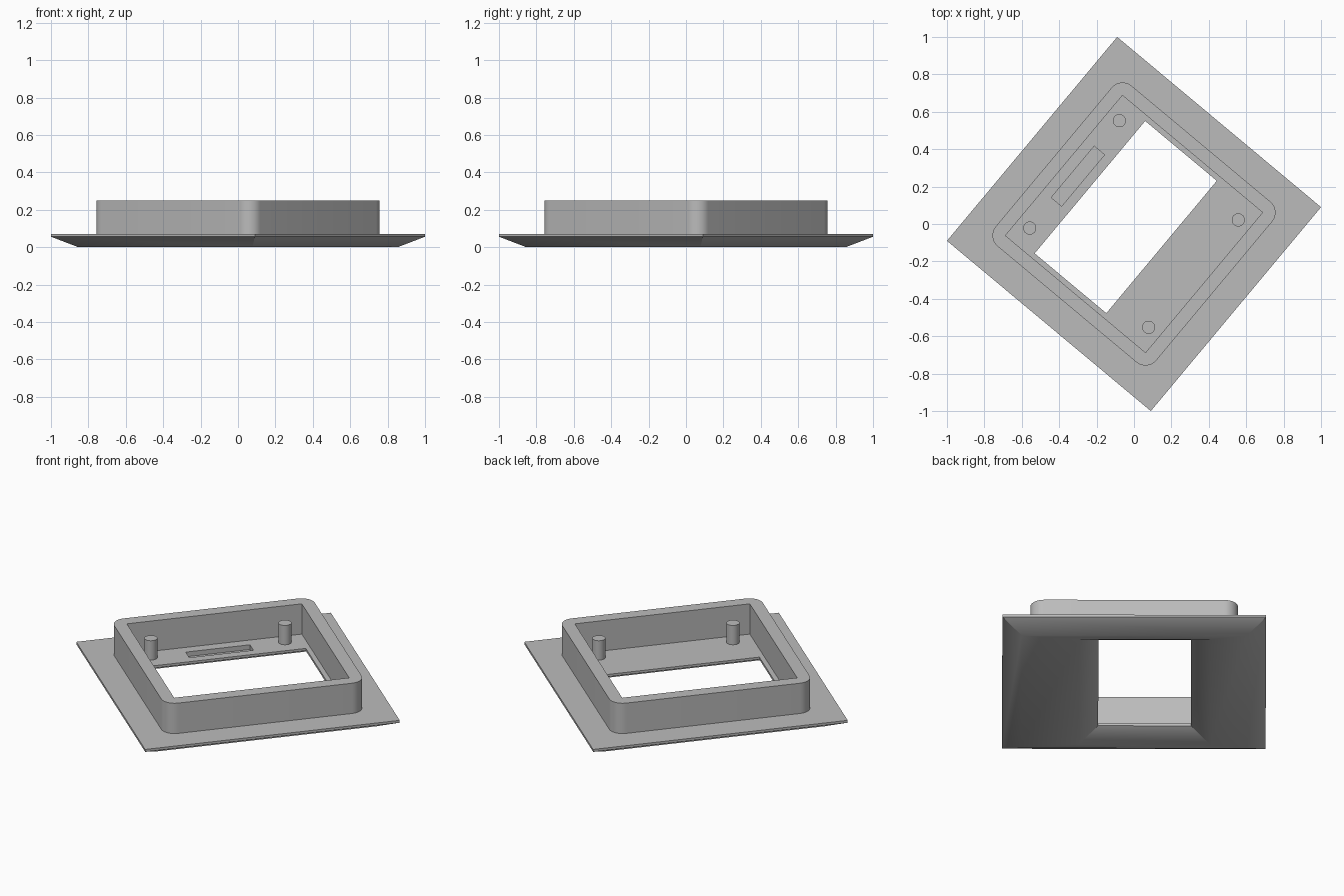
import bpy, bmesh, math
from mathutils import Matrix

if "Cube" in bpy.data.objects:
    bpy.data.objects.remove(bpy.data.objects["Cube"])

TURN = Matrix.Rotation(math.radians(-39.86), 4, 'Z')   # whole model is turned on the ground
TOP, RIM = 0.07, 0.056                                 # plate top and underside of its thin lips

grey = bpy.data.materials.new("grey")
grey.diffuse_color = (0.5, 0.5, 0.5, 1)
grey.use_nodes = True
grey.node_tree.nodes["Principled BSDF"].inputs["Base Color"].default_value = grey.diffuse_color


def add(name, bm):
    """Turn a bmesh into a grey object in the model frame."""
    bmesh.ops.recalc_face_normals(bm, faces=bm.faces)
    bm.transform(TURN)
    me = bpy.data.meshes.new(name)
    bm.to_mesh(me)
    bm.free()
    me.materials.append(grey)
    ob = bpy.data.objects.new(name, me)
    bpy.context.collection.objects.link(ob)
    return ob


def smooth(ob):
    bpy.ops.object.select_all(action='DESELECT')
    ob.select_set(True)
    bpy.context.view_layer.objects.active = ob
    bpy.ops.object.shade_smooth_by_angle(angle=math.radians(35))


def rect(bm, x0, x1, y0, y1, z):
    return [bm.verts.new((x, y, z)) for x, y in ((x0, y0), (x1, y0), (x1, y1), (x0, y1))]


def bridge(bm, a, b):
    n = len(a)
    for i in range(n):
        j = (i + 1) % n
        bm.faces.new((a[i], a[j], b[j], b[i]))


# Base plate: rectangular loops around the section, bevelled outside and at the window
bm = bmesh.new()
S, F, C = 0.71, 0.606, 0.105
wx0, wx1, wy = -0.307, 0.192, 0.461
loops = [rect(bm, -S, S, -S, S, TOP),
         rect(bm, -S, S, -S, S, RIM),
         rect(bm, -F, F, -F, F, 0),
         rect(bm, wx0 - C, wx1 + C, -wy - C, wy + C, 0),
         rect(bm, wx0, wx1, -wy, wy, RIM),
         rect(bm, wx0, wx1, -wy, wy, TOP)]
for k in range(6):
    bridge(bm, loops[k], loops[(k + 1) % 6])
plate = add("base_plate", bm)

# Shallow slot beside the window
bm = bmesh.new()
lo = rect(bm, -0.43, -0.358, -0.175, 0.183, 0.042)
hi = rect(bm, -0.43, -0.358, -0.175, 0.183, 0.12)
bridge(bm, lo, hi)
bm.faces.new(lo)
bm.faces.new(hi)
cutter = add("slot_cutter", bm)
mod = plate.modifiers.new("slot", 'BOOLEAN')
mod.object, mod.operation, mod.solver = cutter, 'DIFFERENCE', 'EXACT'
bpy.context.view_layer.objects.active = plate
bpy.ops.object.modifier_apply(modifier=mod.name)
bpy.data.objects.remove(cutter)
smooth(plate)

# Raised wall: rounded outside corners, square inside corners
bm = bmesh.new()
H, R, I, N, WALL = 0.559, 0.075, 0.488, 10, 0.25
outer_lo, outer_hi, inner_lo, inner_hi = [], [], [], []
for q, (sx, sy) in enumerate(((1, 1), (-1, 1), (-1, -1), (1, -1))):
    for k in range(N + 1):
        a = math.pi / 2 * (q + k / N)
        x, y = sx * (H - R) + R * math.cos(a), sy * (H - R) + R * math.sin(a)
        outer_lo.append(bm.verts.new((x, y, TOP)))
        outer_hi.append(bm.verts.new((x, y, WALL)))
    inner_lo.append(bm.verts.new((sx * I, sy * I, TOP)))
    inner_hi.append(bm.verts.new((sx * I, sy * I, WALL)))
bridge(bm, outer_lo, outer_hi)
bridge(bm, inner_lo, inner_hi)
M = N + 1
for q in range(4):
    n = (q + 1) % 4
    for k in range(N):
        bm.faces.new((inner_hi[q], outer_hi[q * M + k], outer_hi[q * M + k + 1]))
    bm.faces.new((inner_hi[q], outer_hi[q * M + N], outer_hi[n * M], inner_hi[n]))
smooth(add("raised_wall", bm))

# Four mounting pegs
for i, (sx, sy) in enumerate(((1, 1), (-1, 1), (-1, -1), (1, -1))):
    bm = bmesh.new()
    h = 0.115
    bmesh.ops.create_cone(bm, cap_ends=True, segments=32, radius1=0.035, radius2=0.035, depth=h,
                          matrix=Matrix.Translation((sx * 0.414, sy * 0.374, TOP + h / 2)))
    smooth(add(f"peg_{i + 1}", bm))
